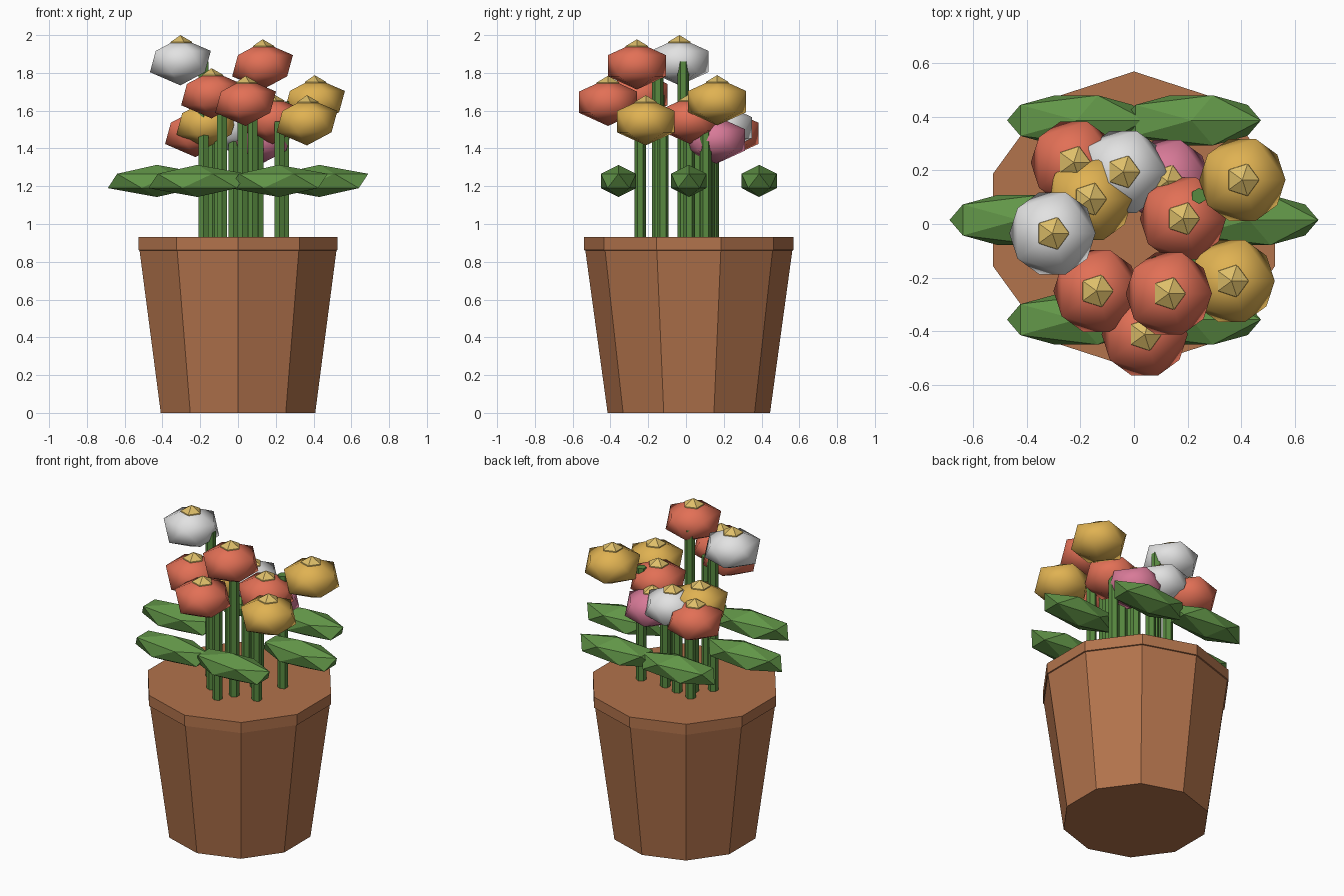
import bpy, bmesh, math
from mathutils import Vector, Matrix

if "Cube" in bpy.data.objects:
    bpy.data.objects.remove(bpy.data.objects["Cube"])

CY = 0.015          # y of the pot axis


def material(name, rgb):
    m = bpy.data.materials.new(name)
    lin = [(c / 255 / 12.92) if c < 11 else ((c / 255 + 0.055) / 1.055) ** 2.4 for c in rgb]
    m.diffuse_color = (*lin, 1)
    m.use_nodes = True
    m.node_tree.nodes["Principled BSDF"].inputs["Base Color"].default_value = m.diffuse_color
    return m


TERRACOTTA = material("terracotta", (178, 115, 76))
GREEN = material("leaf_green", (98, 150, 72))
STEM = material("stem_green", (88, 138, 64))
RED = material("coral_red", (226, 112, 86))
YELLOW = material("golden_yellow", (224, 178, 82))
WHITE = material("petal_white", (226, 226, 226))
PINK = material("petal_pink", (216, 122, 152))
CENTRE = material("pollen_yellow", (222, 190, 105))


def add_object(name, bm, mat, smooth=False):
    bmesh.ops.recalc_face_normals(bm, faces=bm.faces)
    for f in bm.faces:
        f.smooth = smooth
    me = bpy.data.meshes.new(name)
    bm.to_mesh(me)
    bm.free()
    me.materials.append(mat)
    ob = bpy.data.objects.new(name, me)
    bpy.context.collection.objects.link(ob)
    return ob


def lathe(name, profile, sides, centre, mat):
    """Closed faceted solid from (radius, z) points, one corner at +y."""
    bm = bmesh.new()
    rings = []
    for r, z in profile:
        angles = [math.pi / 2 + 2 * math.pi * i / sides for i in range(sides)]
        rings.append([bm.verts.new((centre[0] + r * math.cos(a), centre[1] + r * math.sin(a), z))
                      for a in angles])
    for lo, hi in zip(rings, rings[1:]):
        for i in range(sides):
            j = (i + 1) % sides
            bm.faces.new((lo[i], lo[j], hi[j], hi[i]))
    bm.faces.new(rings[0])
    bm.faces.new(rings[-1])
    return add_object(name, bm, mat)


def blob(name, centre, scale, mat, smooth=False):
    """Stretched 20-sided ball."""
    bm = bmesh.new()
    mtx = Matrix.Translation(Vector(centre)) @ Matrix.Diagonal((*scale, 1))
    bmesh.ops.create_icosphere(bm, subdivisions=1, radius=1, matrix=mtx)
    return add_object(name, bm, mat, smooth)


# Ten-sided pot with an upright rim
lathe("pot", [(0.43, 0), (0.548, 0.86), (0.555, 0.862), (0.555, 0.93)], 10, (0, CY), TERRACOTTA)

# Ring of six leaves, all pointing along x
for i in range(6):
    a = i * math.pi / 3
    blob(f"leaf_{i + 1}", (0.43 * math.cos(a), CY + 0.43 * math.sin(a), 1.228),
         (0.29, 0.11, 0.085), GREEN)

# Flowers: head position and petal colour
flowers = [
    (-0.305, -0.035, 1.86, WHITE),
    (0.13, -0.26, 1.838, RED),
    (-0.14, -0.25, 1.685, RED),
    (0.04, -0.413, 1.645, RED),
    (0.405, 0.165, 1.648, YELLOW),
    (0.365, -0.213, 1.542, YELLOW),
    (0.183, 0.02, 1.55, RED),
    (-0.165, 0.093, 1.53, YELLOW),
    (-0.225, 0.23, 1.48, RED),
    (-0.04, 0.195, 1.51, WHITE),
    (0.125, 0.16, 1.445, PINK),
]
for n, (x, y, z, mat) in enumerate(flowers, 1):
    # stems stand closer to the pot axis than the heads
    base = (0.6 * x, CY + 0.6 * (y - CY))
    lathe(f"stem_{n}", [(0.03, 0.9), (0.03, z)], 6, base, STEM)
    blob(f"flower_head_{n}", (x, y, z), (0.18, 0.18, 0.126), mat, smooth=True)
    blob(f"flower_centre_{n}", (x, y, z + 0.075), (0.07, 0.07, 0.065), CENTRE)
